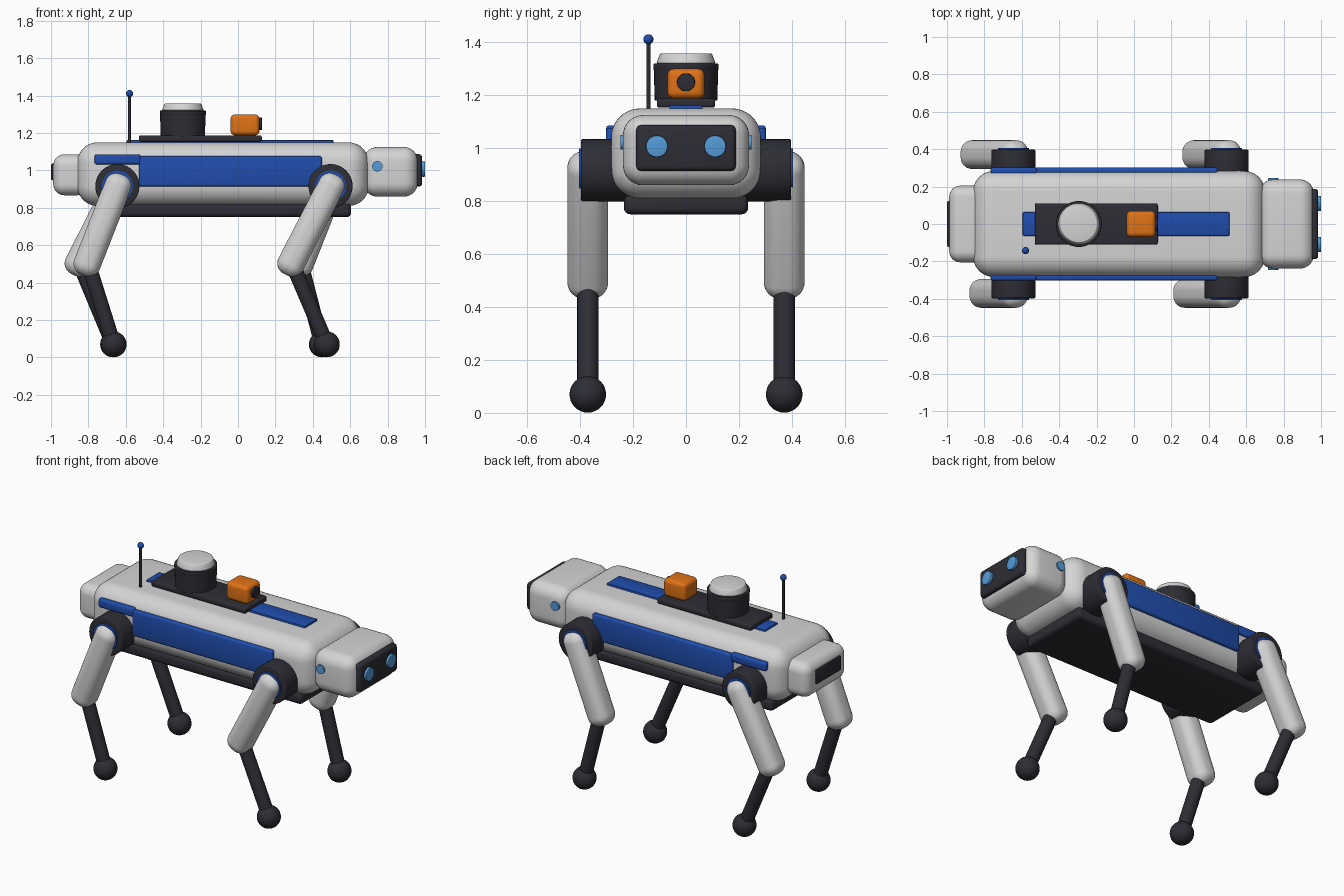
import bpy
import math
from mathutils import Vector

if "Cube" in bpy.data.objects:
    bpy.data.objects.remove(bpy.data.objects["Cube"])


def material(name, rgb):
    m = bpy.data.materials.new(name)
    m.use_nodes = True
    m.diffuse_color = (*rgb, 1)
    m.node_tree.nodes["Principled BSDF"].inputs["Base Color"].default_value = (*rgb, 1)
    return m


SHELL = material("light grey shell", (0.66, 0.66, 0.66))
DARK = material("charcoal", (0.026, 0.026, 0.035))
BLUE = material("deep blue", (0.014, 0.075, 0.42))
ORANGE = material("orange", (0.74, 0.17, 0.008))
GLOW = material("sky blue", (0.09, 0.33, 0.69))


def finish(name, mat, bevel=0, segments=6):
    ob = bpy.context.object
    ob.name = name
    ob.data.materials.append(mat)
    bpy.ops.object.transform_apply(location=False, rotation=False, scale=True)
    if bevel:
        mod = ob.modifiers.new("rounding", "BEVEL")
        mod.width = bevel
        mod.segments = segments
        mod.limit_method = "ANGLE"
        mod.angle_limit = math.radians(40)
        bpy.ops.object.modifier_apply(modifier=mod.name)
    bpy.ops.object.shade_smooth_by_angle(angle=math.radians(35))
    return ob


def box(name, mat, x, y, z, bevel=0.0, segments=6):
    """Rounded box given by its extents along each axis."""
    spans = (x, y, z)
    bpy.ops.mesh.primitive_cube_add(size=1, location=[(a + b) / 2 for a, b in spans])
    bpy.context.object.scale = [b - a for a, b in spans]
    return finish(name, mat, bevel, segments)


def rod(name, mat, start, end, r1, r2=None, bevel=0.0):
    """Round bar or cone between two points."""
    a, b = Vector(start), Vector(end)
    bpy.ops.mesh.primitive_cone_add(vertices=40, radius1=r1, radius2=r1 if r2 is None else r2,
                                    depth=(b - a).length, location=(a + b) / 2)
    bpy.context.object.rotation_euler = (b - a).to_track_quat("Z", "Y").to_euler()
    return finish(name, mat, bevel, 3)


def ball(name, mat, centre, r):
    bpy.ops.mesh.primitive_uv_sphere_add(segments=32, ring_count=16, radius=r, location=centre)
    return finish(name, mat)


def limb(name, mat, start, end, width, depth, bevel):
    """Rounded box that reaches half its width past both joints."""
    a, b = Vector(start), Vector(end)
    d = b - a
    bpy.ops.mesh.primitive_cube_add(size=1, location=(a + b) / 2)
    ob = bpy.context.object
    ob.scale = (width, depth, d.length + width)
    ob.rotation_euler = (0, math.atan2(d.x, d.z), 0)
    return finish(name, mat, bevel, 8)


# Trunk, belly, head and rear block
box("body", SHELL, (-0.86, 0.70), (-0.283, 0.283), (0.81, 1.15), 0.11, 10)
box("belly_plate", DARK, (-0.765, 0.605), (-0.235, 0.235), (0.75, 0.824), 0.025, 4)
box("head", SHELL, (0.67, 0.962), (-0.238, 0.238), (0.86, 1.125), 0.075, 8)
box("face_plate", DARK, (0.93, 0.985), (-0.188, 0.188), (0.914, 1.087), 0.018, 3)
box("rear_block", SHELL, (-0.988, -0.80), (-0.205, 0.205), (0.867, 1.086), 0.06, 8)
box("rear_plate", DARK, (-1.0, -0.97), (-0.123, 0.123), (0.947, 1.037), 0.008, 2)

# Paired details on both sides
for side, s in (("left", 1), ("right", -1)):
    rod(side + "_eye", GLOW, (0.97, s * 0.11, 1.007), (1.0, s * 0.11, 1.007), 0.041, bevel=0.003)
    rod(side + "_head_button", GLOW, (0.745, s * 0.21, 1.022), (0.745, s * 0.247, 1.022), 0.028)
    y = sorted((s * 0.26, s * 0.302))
    box(side + "_side_panel", BLUE, (-0.53, 0.448), y, (0.914, 1.077), 0.012, 3)
    box(side + "_rear_stripe", BLUE, (-0.767, -0.52), y, (1.032, 1.086), 0.012, 3)

# Top equipment
box("top_stripe", BLUE, (-0.595, 0.51), (-0.063, 0.063), (1.14, 1.162), 0.004, 2)
box("payload_deck", DARK, (-0.53, 0.127), (-0.11, 0.11), (1.153, 1.188), 0.01, 3)
rod("scanner_base", DARK, (-0.295, 0, 1.18), (-0.295, 0, 1.30), 0.118, 0.122)
rod("scanner_rim", DARK, (-0.295, 0, 1.295), (-0.295, 0, 1.32), 0.123, bevel=0.004)
rod("scanner_cap", SHELL, (-0.295, 0, 1.32), (-0.295, 0, 1.357), 0.112, 0.098, 0.004)
box("camera_housing", ORANGE, (-0.04, 0.115), (-0.07, 0.07), (1.187, 1.3), 0.025, 5)
rod("camera_lens", DARK, (0.10, 0, 1.249), (0.128, 0, 1.249), 0.034, bevel=0.003)
rod("antenna_mast", DARK, (-0.58, -0.142, 1.14), (-0.58, -0.142, 1.41), 0.008)
ball("antenna_tip", BLUE, (-0.58, -0.142, 1.411), 0.019)

# Legs: name, side, then x of hip, knee and foot
LEGS = [
    ("front_right", -1, 0.495, 0.287, 0.475),
    ("front_left", 1, 0.495, 0.335, 0.448),
    ("rear_right", -1, -0.645, -0.803, -0.665),
    ("rear_left", 1, -0.645, -0.85, -0.668),
]
for name, s, hip_x, knee_x, foot_x in LEGS:
    y = s * 0.371
    hip, knee, foot = (hip_x, y, 0.912), (knee_x, y, 0.508), (foot_x, y, 0.07)
    rod(name + "_hip", DARK, (hip_x, s * 0.22, 0.916), (hip_x, s * 0.397, 0.916), 0.118, bevel=0.006)
    rod(name + "_hip_disc", BLUE, (hip_x, s * 0.38, 0.916), (hip_x, s * 0.405, 0.916), 0.083)
    limb(name + "_upper_leg", SHELL, hip, knee, 0.146, 0.154, 0.062)
    rod(name + "_lower_leg", DARK, knee, foot, 0.04)
    ball(name + "_foot", DARK, foot, 0.069)
